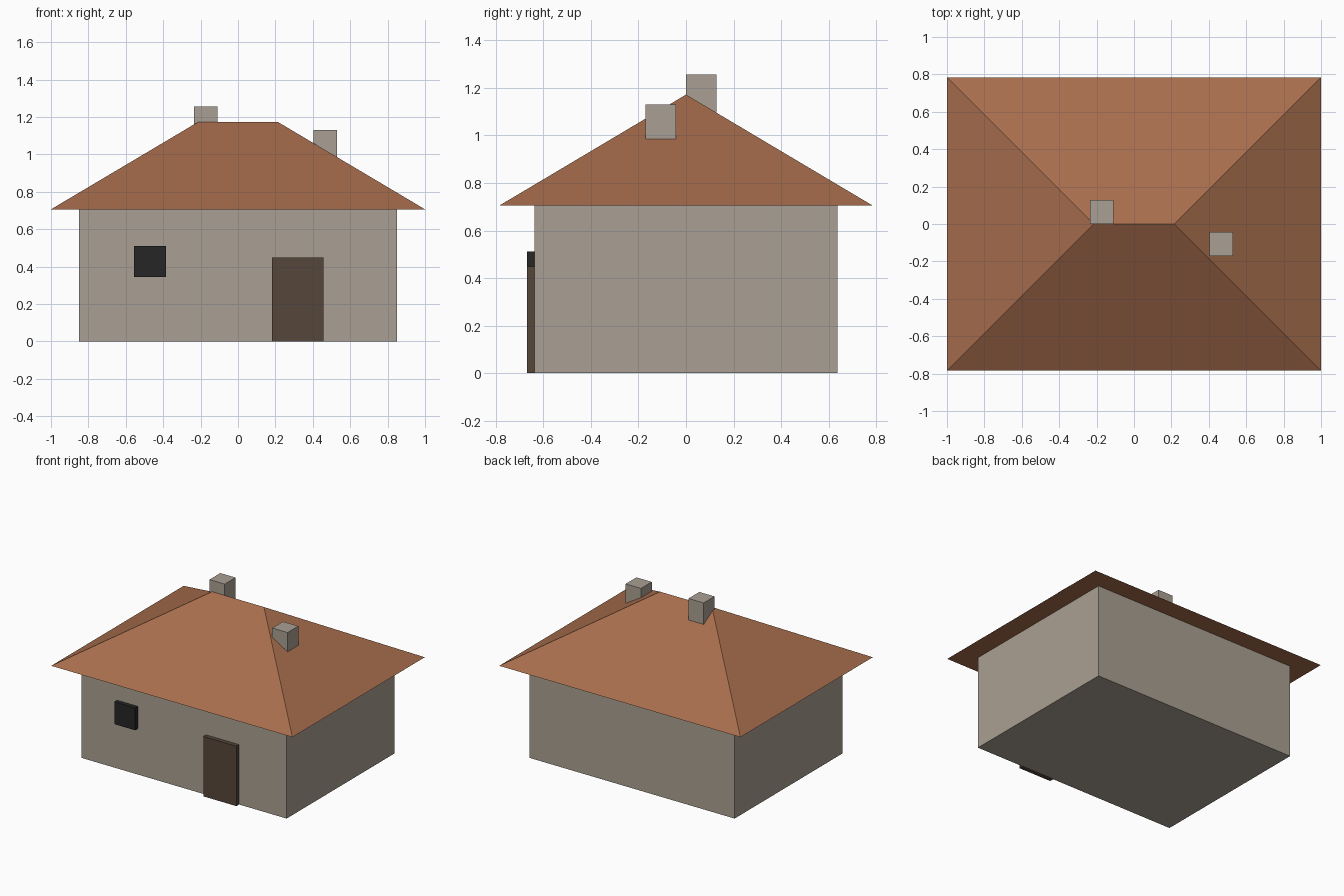
import bpy, bmesh

if "Cube" in bpy.data.objects:
    bpy.data.objects.remove(bpy.data.objects["Cube"])


def material(name, r, g, b):
    def lin(c):
        c /= 255
        return c / 12.92 if c <= 0.04045 else ((c + 0.055) / 1.055) ** 2.4
    m = bpy.data.materials.new(name)
    m.diffuse_color = (lin(r), lin(g), lin(b), 1)
    m.use_nodes = True
    m.node_tree.nodes["Principled BSDF"].inputs["Base Color"].default_value = m.diffuse_color
    return m


stone = material("stone", 170, 160, 147)
tile = material("roof_tile", 167, 109, 77)
wood = material("dark_wood", 86, 70, 58)
glass = material("dark_glass", 38, 38, 38)


def box(name, x, y, z, mat, top_scale=None):
    """Box from (min, max) ranges; top_scale=(x, y) tapers the top, merging to a ridge."""
    bm = bmesh.new()
    bmesh.ops.create_cube(bm, size=1)
    for v in bm.verts:
        top = v.co.z > 0
        for i, (lo, hi) in enumerate((x, y, z)):
            half = v.co[i] * (hi - lo)
            if top_scale and top and i < 2:
                half *= top_scale[i]
            v.co[i] = (lo + hi) / 2 + half
    bmesh.ops.remove_doubles(bm, verts=bm.verts, dist=1e-5)
    bmesh.ops.recalc_face_normals(bm, faces=bm.faces)
    mesh = bpy.data.meshes.new(name)
    bm.to_mesh(mesh)
    bm.free()
    mesh.materials.append(mat)
    obj = bpy.data.objects.new(name, mesh)
    bpy.context.collection.objects.link(obj)
    return obj


# House body
box("walls", (-0.85, 0.85), (-0.638, 0.638), (0, 0.706), stone)

# Hipped roof with a short ridge and overhanging eaves
box("roof", (-1, 1), (-0.784, 0.784), (0.706, 1.172), tile, top_scale=(0.215, 0))

# Chimneys, sunk into the roof
box("ridge_chimney", (-0.236, -0.11), (0, 0.128), (0.95, 1.257), stone)
box("side_chimney", (0.403, 0.53), (-0.17, -0.043), (0.9, 1.13), stone)

# Door and window standing proud of the front wall
box("door", (0.182, 0.456), (-0.67, -0.63), (0, 0.449), wood)
box("window", (-0.556, -0.384), (-0.67, -0.63), (0.344, 0.511), glass)
